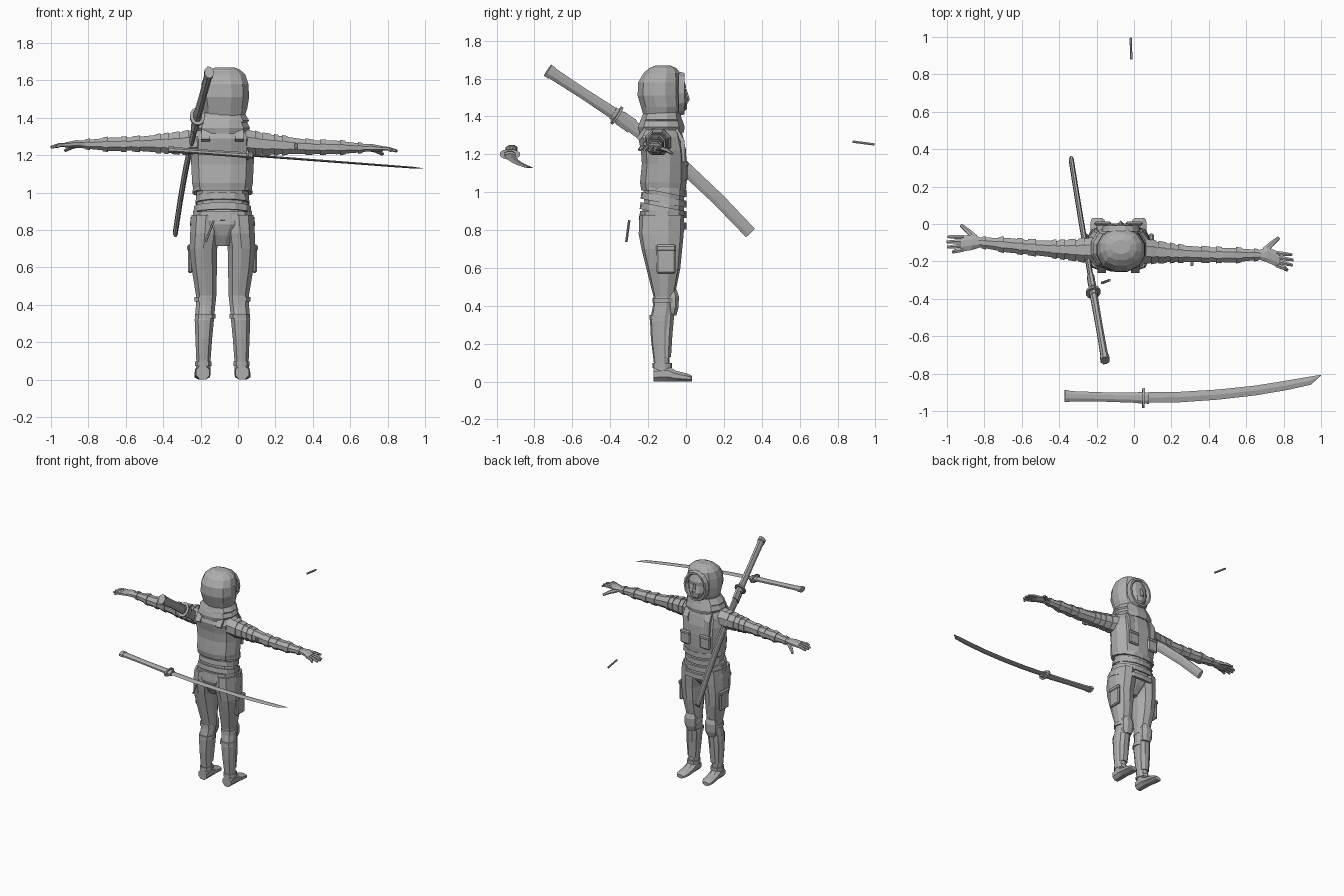
import bpy, bmesh, math
from mathutils import Vector as V

CX = -0.083  # body centre line
grey = bpy.data.materials.new("plain grey")
grey.diffuse_color = (0.42, 0.42, 0.42, 1)


def finish(name, bm):
    bmesh.ops.recalc_face_normals(bm, faces=bm.faces)
    me = bpy.data.meshes.new(name)
    bm.to_mesh(me)
    bm.free()
    me.materials.append(grey)
    ob = bpy.data.objects.new(name, me)
    bpy.context.collection.objects.link(ob)
    return ob


def loft(name, rings, n=10, p=2.4, turn=0.0):
    """Skin rings of (centre, half axis u, half axis v) with rounded-square sections."""
    bm = bmesh.new()
    loops = []
    for c, u, v in rings:
        loop = []
        for i in range(n):
            a = math.tau * (i + turn) / n
            ca, sa = math.cos(a), math.sin(a)
            s = (abs(ca) ** p + abs(sa) ** p) ** (-1 / p)
            loop.append(bm.verts.new(V(c) + V(u) * ca * s + V(v) * sa * s))
        loops.append(loop)
    for a, b in zip(loops, loops[1:]):
        for i in range(n):
            bm.faces.new((a[i], a[(i + 1) % n], b[(i + 1) % n], b[i]))
    bm.faces.new(loops[0])
    bm.faces.new(loops[-1])
    return finish(name, bm)


def stack(name, rows, n=10, p=2.4, tilt=0.0):
    """Upright loft from rows of (z, x, y back, y front, half width)."""
    loft(name, [((x, (b + f) / 2, z), (w, 0, 0), (0, (f - b) / 2, tilt * (f - b) / 2))
                for z, x, b, f, w in rows], n, p, 0.5)


def arm_loft(name, rows, n=8, p=2.4):
    """Sideways loft from rows of (x, y, z, half depth, half height)."""
    loft(name, [((x, y, z), (0, ry, 0), (0, 0, rz)) for x, y, z, ry, rz in rows], n, p, 0.5)


def rod(name, pts, widths, thick, side, n=8, p=2.4):
    """Loft along a path; side is the wide direction, thick the half thickness."""
    pts = [V(q) for q in pts]
    rings = []
    for i, q in enumerate(pts):
        d = (pts[min(i + 1, len(pts) - 1)] - pts[max(i - 1, 0)]).normalized()
        u = (V(side) - d * d.dot(V(side))).normalized()
        t = thick * widths[i] / max(widths)
        rings.append((q, u * widths[i], d.cross(u) * t))
    loft(name, rings, n, p, 0.5 if n > 4 or p > 3 else 0)


def box(name, c, s, bev=0.008):
    bm = bmesh.new()
    bmesh.ops.create_cube(bm, size=1)
    for v in bm.verts:
        v.co = V((v.co[i] * s[i] + c[i] for i in range(3)))
    bmesh.ops.bevel(bm, geom=bm.edges[:], offset=bev, segments=1, affect='EDGES')
    return finish(name, bm)


# Trunk, vest and waist wraps
stack("pelvis", [(0.715, CX, -0.20, -0.09, 0.05), (0.77, CX, -0.23, -0.04, 0.09),
                 (0.83, CX, -0.25, -0.01, 0.165), (0.90, CX, -0.245, -0.01, 0.16)], 12)
stack("waist", [(0.86, CX, -0.24, -0.01, 0.155), (0.95, CX, -0.222, -0.008, 0.138),
                (1.06, CX, -0.23, -0.005, 0.145)], 12)
stack("vest", [(1.01, CX, -0.238, 0.0, 0.157), (1.05, CX, -0.245, 0.004, 0.165),
               (1.15, CX, -0.235, 0.005, 0.17), (1.22, CX, -0.24, 0.002, 0.174),
               (1.29, CX, -0.255, -0.012, 0.17), (1.35, CX, -0.235, -0.03, 0.13),
               (1.39, CX, -0.21, -0.05, 0.08)], 12)
for i, (z, w) in enumerate([(0.845, 0.176), (0.905, 0.157), (0.96, 0.146), (1.015, 0.162)]):
    stack("belt_%d" % i, [(z - 0.018, CX, -0.25 + 0.005 * i, 0.003, w),
                          (z + 0.018, CX, -0.245 + 0.005 * i, 0.002, w - 0.004)], 14, 2.4, -0.2)

# Scarf, hood and face
stack("scarf", [(1.315, CX, -0.25, -0.01, 0.13), (1.345, CX, -0.255, -0.005, 0.15),
                (1.375, CX, -0.245, -0.015, 0.135), (1.385, -0.08, -0.24, -0.02, 0.142),
                (1.425, -0.075, -0.225, -0.03, 0.112)], 12)
HX = -0.07
stack("hood", [(1.40, HX, -0.225, -0.04, 0.105), (1.45, HX, -0.24, -0.02, 0.122),
               (1.51, HX, -0.258, -0.022, 0.132), (1.58, HX, -0.255, -0.022, 0.128),
               (1.63, HX, -0.225, -0.03, 0.112), (1.655, HX, -0.195, -0.05, 0.085),
               (1.67, HX, -0.16, -0.085, 0.05)], 12, 2.3)
bm = bmesh.new()
N = 14
rim = [[bm.verts.new((HX + (0.082 + r) * math.cos(math.tau * i / N), y,
                      1.52 + (0.098 + r) * math.sin(math.tau * i / N)))
        for i in range(N)] for r, y in [(0.022, -0.04), (0.014, -0.008), (0, -0.008), (-0.01, -0.03)]]
for k in range(4):
    a, b = rim[k], rim[(k + 1) % 4]
    for i in range(N):
        bm.faces.new((a[i], a[(i + 1) % N], b[(i + 1) % N], b[i]))
finish("hood_rim", bm)
stack("face", [(1.415, HX, -0.10, -0.02, 0.03), (1.44, HX, -0.10, 0.004, 0.05),
               (1.48, HX, -0.10, 0.008, 0.07), (1.53, HX, -0.10, -0.004, 0.075),
               (1.56, HX, -0.10, 0.0, 0.075), (1.61, HX, -0.10, -0.018, 0.055)], 10, 2.1)
stack("nose", [(1.48, HX, -0.03, 0.016, 0.014), (1.495, HX, -0.03, 0.019, 0.013),
               (1.545, HX, -0.03, 0.002, 0.008)], 6)

# Legs with boots, pads and pockets, mirrored about the body centre
for s, side in ((-1, "left"), (1, "right")):
    def X(o):
        return CX + s * o
    stack(side + "_leg", [(0.88, X(0.088), -0.245, -0.01, 0.08), (0.78, X(0.095), -0.25, -0.012, 0.08),
                          (0.70, X(0.102), -0.235, -0.02, 0.076), (0.60, X(0.098), -0.21, -0.03, 0.07),
                          (0.45, X(0.087), -0.172, -0.06, 0.056), (0.40, X(0.09), -0.175, -0.065, 0.053),
                          (0.32, X(0.097), -0.19, -0.075, 0.053), (0.22, X(0.10), -0.185, -0.08, 0.046),
                          (0.10, X(0.102), -0.17, -0.088, 0.039), (0.03, X(0.105), -0.168, -0.07, 0.04)])
    stack(side + "_shin_guard", [(0.13, X(0.10), -0.13, -0.078, 0.036), (0.25, X(0.098), -0.13, -0.07, 0.044),
                                 (0.36, X(0.092), -0.13, -0.06, 0.046)], 8)
    stack(side + "_knee_pad", [(0.35, X(0.088), -0.10, -0.05, 0.035), (0.39, X(0.088), -0.10, -0.038, 0.048),
                               (0.45, X(0.088), -0.10, -0.036, 0.048), (0.485, X(0.088), -0.10, -0.048, 0.036)], 8)
    for z, b, f, w in ((0.43, -0.178, -0.055, 0.06), (0.34, -0.193, -0.07, 0.057), (0.085, -0.176, -0.075, 0.045)):
        stack(side + "_leg_strap", [(z - 0.012, X(0.092 if z > 0.2 else 0.102), b, f, w),
                                    (z + 0.012, X(0.092 if z > 0.2 else 0.102), b, f, w)])
    rings = [(-0.172, 0.105, 0.075, 0.036), (-0.10, 0.105, 0.085, 0.04), (-0.055, 0.107, 0.058, 0.041),
             (0.0, 0.109, 0.044, 0.042), (0.022, 0.111, 0.036, 0.036), (0.032, 0.112, 0.028, 0.026)]
    loft(side + "_boot", [((X(o), y, h / 2), (w, 0, 0), (0, 0, h / 2)) for y, o, h, w in rings], 8, 5, 0.5)
    box(side + "_thigh_pocket", (X(0.172), -0.105, 0.645), (0.025, 0.10, 0.15))
    box(side + "_pocket_flap", (X(0.175), -0.105, 0.705), (0.028, 0.106, 0.035))
    box(side + "_chest_pocket", (X(0.085), 0.0, 1.11), (0.085, 0.022, 0.10))
    box(side + "_chest_flap", (X(0.085), 0.003, 1.15), (0.09, 0.022, 0.03))
    rod(side + "_vest_strap", [(X(0.09), -0.015, 1.16), (X(0.095), -0.018, 1.27), (X(0.09), -0.06, 1.345),
                               (X(0.09), -0.20, 1.355), (X(0.09), -0.252, 1.28)],
        [0.024] * 5, 0.012, (1, 0, 0), 4, 8)

# Arms: centre line per side as (x, y, z)
ARMS = {"left": [(-0.16, -0.14, 1.275), (-0.30, -0.14, 1.265), (-0.42, -0.135, 1.262), (-0.56, -0.125, 1.26),
                 (-0.68, -0.113, 1.258), (-0.83, -0.098, 1.258)],
        "right": [(0.0, -0.14, 1.275), (0.12, -0.15, 1.26), (0.24, -0.158, 1.253), (0.40, -0.164, 1.243),
                  (0.53, -0.167, 1.241), (0.68, -0.165, 1.238)]}
RAD = [(0.085, 0.08), (0.058, 0.06), (0.047, 0.05), (0.04, 0.037), (0.041, 0.038), (0.026, 0.022)]
for side, path in ARMS.items():
    s = -1 if side == "left" else 1
    arm_loft(side + "_arm", [(*c, *r) for c, r in zip(path, RAD)])

    def along(t):
        i = min(int(t), 4)
        f = t - i
        return V(path[i]).lerp(V(path[i + 1]), f), V(RAD[i]).lerp(V(RAD[i + 1]), f)
    for k, (a, b) in enumerate([(0.75, 1.0), (1.1, 1.45), (1.6, 1.8), (1.95, 2.15), (2.75, 3.05),
                                (3.3, 3.55), (4.1, 4.3), (4.75, 4.9)]):
        (c, r), (d, q) = along(a), along(b)
        arm_loft("%s_arm_band_%d" % (side, k), [(*c, r[0] + 0.007, r[1] + 0.007),
                                                (*d, q[0] + 0.005, q[1] + 0.005)])
    # Hand: palm, thumb and fingers grow outward from the wrist
    w = V(path[-1])

    def P(dx, dy, dz):
        return w + V((s * dx, dy, dz))
    tilt = -0.055 if s > 0 else -0.015
    arm_loft(side + "_palm", [(*P(-0.01, 0, 0), 0.027, 0.021), (*P(0.035, 0.0, 0.002), 0.043, 0.021),
                              (*P(0.095, tilt * 0.5, -0.004), 0.044, 0.014)])
    for k in range(4):
        o = 0.033 - 0.022 * k
        L = (0.165, 0.172, 0.167, 0.14)[k]
        rod("%s_finger_%d" % (side, k), [P(0.08, o + tilt * 0.4, -0.002), P(0.125, o * 1.15 + tilt * 0.6, -0.004),
                                         P(L, o * 1.25 + tilt * 0.75, -0.016)],
            [0.012, 0.0115, 0.008], 0.011, (0, 1, 0), 6)
    rod(side + "_thumb", [P(0.02, 0.025, -0.005), P(0.06, 0.062, -0.015), P(0.095, 0.092, -0.034)],
        [0.017, 0.014, 0.009], 0.013, (1, 0, 0), 6)
box("arm_buckle", (0.31, -0.21, 1.25), (0.018, 0.03, 0.03), 0.004)


def sword_grip(name, a, b, side, w, t):
    """Grip with pommel at a, collar and guard at b."""
    a, b = V(a), V(b)
    d = (b - a).normalized()
    rod(name + "_grip", [a, a.lerp(b, 0.5), b], [w, w * 0.9, w], t, side)
    rod(name + "_pommel", [a - d * 0.006, a + d * 0.02], [w + 0.004] * 2, t + 0.004, side)
    rod(name + "_guard", [b - d * 0.006, b + d * 0.006], [0.055] * 2, 0.04 if t > 0.02 else 0.028, side, 12, 2)
    rod(name + "_collar", [b - d * 0.025, b + d * 0.03], [w + 0.003] * 2, t + 0.002, side)


# Drawn curved sword floating behind
sword_grip("sword", (-0.365, -0.92, 1.23), (0.05, -0.93, 1.2), (0, 1, 0), 0.029, 0.016)
rod("sword_blade", [(0.05, -0.928, 1.2), (0.25, -0.925, 1.185), (0.45, -0.912, 1.17), (0.65, -0.89, 1.155),
                    (0.82, -0.862, 1.142), (0.94, -0.838, 1.133), (1.0, -0.808, 1.128)],
    [0.028, 0.028, 0.027, 0.026, 0.025, 0.022, 0.002], 0.006, (0, 1, 0), 4, 2)

# Sheathed sword slung past the shoulder
sword_grip("slung_sword", (-0.155, -0.725, 1.64), (-0.218, -0.365, 1.405), (0, 0.5, 0.85), 0.033, 0.021)
rod("scabbard", [(-0.218, -0.365, 1.405), (-0.25, -0.17, 1.265), (-0.28, 0.0, 1.122),
                 (-0.308, 0.17, 0.962), (-0.335, 0.34, 0.785)],
    [0.036, 0.036, 0.036, 0.035, 0.034], 0.014, (0, 0.65, 0.75))
rod("scabbard_mouth", [(-0.22, -0.35, 1.394), (-0.232, -0.285, 1.348)], [0.042] * 2, 0.02, (0, 0.65, 0.75))

# Loose throwing spikes
rod("front_spike", [(-0.018, 0.995, 1.252), (-0.014, 0.88, 1.267)], [0.007, 0.007], 0.006, (0, 0, 1), 6)
rod("rear_spike", [(-0.13, -0.3, 0.85), (-0.172, -0.315, 0.738)], [0.007, 0.007], 0.006, (0, 1, 0), 6)
